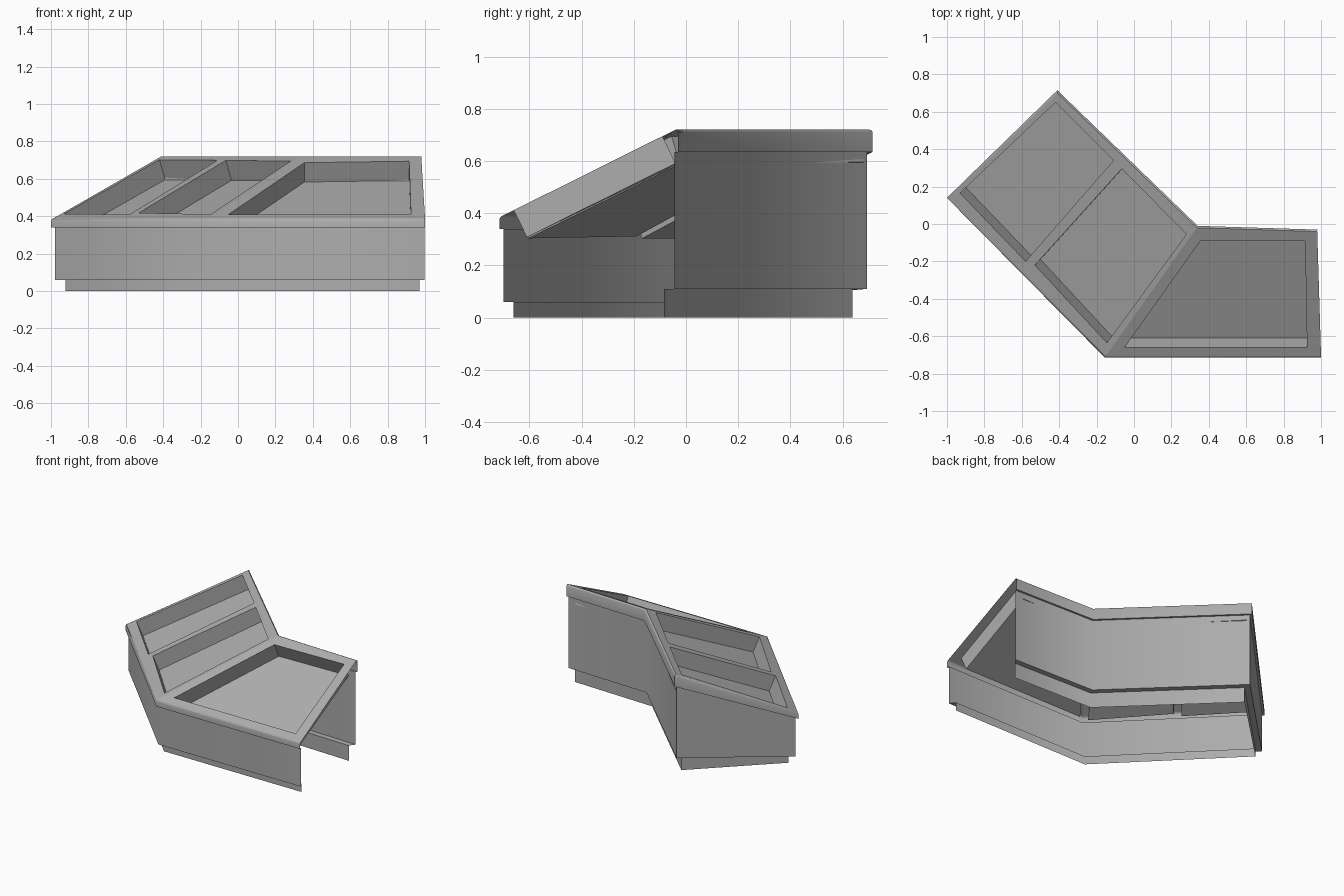
import bpy, bmesh
from mathutils import Vector

if "Cube" in bpy.data.objects:
    bpy.data.objects.remove(bpy.data.objects["Cube"], do_unlink=True)

# Single flat colour
grey = bpy.data.materials.new("mid grey")
grey.use_nodes = True
grey.diffuse_color = (0.42, 0.42, 0.42, 1)
grey.node_tree.nodes["Principled BSDF"].inputs["Base Color"].default_value = grey.diffuse_color

# Plan outline, open at the right-hand end: front end, front bend, wing, back bend, back end
OUTLINE = [Vector(p) for p in ((1, -0.715), (-0.155, -0.715), (-1, 0.14),
                               (-0.41, 0.715), (0.34, -0.01), (0.98, -0.03))]
FRONT_COUNT = 3
FRONT_Z, BACK_Z = 0.385, 0.72
BIN_DEPTH = 0.115


def add_object(name, bm, smooth=False):
    bmesh.ops.remove_doubles(bm, verts=bm.verts, dist=0.0005)
    mesh = bpy.data.meshes.new(name)
    bm.to_mesh(mesh)
    bm.free()
    mesh.materials.append(grey)
    obj = bpy.data.objects.new(name, mesh)
    bpy.context.collection.objects.link(obj)
    if smooth:
        bpy.ops.object.select_all(action='DESELECT')
        obj.select_set(True)
        bpy.context.view_layer.objects.active = obj
        bpy.ops.object.shade_smooth_by_angle(angle=0.87)
    return obj


def inset_outline(dist, trim=0.0):
    """Mitred inward offset of the open outline; trim shortens its two ends."""
    dirs = [(b - a).normalized() for a, b in zip(OUTLINE, OUTLINE[1:])]
    normals = [Vector((d.y, -d.x)) for d in dirs]
    result = []
    for i, p in enumerate(OUTLINE):
        if i == 0:
            result.append(p + normals[0] * dist + dirs[0] * trim)
        elif i == len(dirs):
            result.append(p + normals[-1] * dist - dirs[-1] * trim)
        else:
            n0, n1 = normals[i - 1], normals[i]
            result.append(p + (n0 + n1) * dist / (1 + n0.dot(n1)))
    return result


def loft(name, levels):
    """Join outline rings given as (inset, end trim, front z, back z)."""
    bm = bmesh.new()
    rings = []
    for dist, trim, front_z, back_z in levels:
        rings.append([bm.verts.new((p.x, p.y, front_z if i < FRONT_COUNT else back_z))
                      for i, p in enumerate(inset_outline(dist, trim))])
    for upper, lower in zip(rings, rings[1:]):
        for i in range(len(upper) - 1):
            bm.faces.new((upper[i], upper[i + 1], lower[i + 1], lower[i]))
    return add_object(name, bm, smooth=True)


# Rolled rim, wall and recessed plinth
EDGE = 0.01
loft("rim", [(EDGE, 0, FRONT_Z + 0.004, BACK_Z),
             (0.003, 0, FRONT_Z - 0.001, BACK_Z - 0.003),
             (0, 0, FRONT_Z - EDGE, BACK_Z - EDGE),
             (0, 0, 0.34, 0.635), (0.015, 0.004, 0.34, 0.635)])
loft("wall", [(0.015, 0.004, 0.34, 0.635), (0.015, 0.004, 0.06, 0.11)])
loft("plinth", [(0.015, 0.004, 0.06, 0.11), (0.055, 0.03, 0.06, 0.11),
                (0.055, 0.03, 0, 0)])

# Sloping top panels, each framing a sunken bin
front_end, front_bend, front_tip, back_tip, back_bend, back_end = inset_outline(EDGE)
front_mid = front_tip.lerp(front_bend, 0.49)
back_mid = back_tip.lerp(back_bend, 0.465)

# Each entry: panel corners, then opening corners (front pair, back pair)
PANELS = {
    "upper_wing": ((front_tip, front_mid, back_mid, back_tip),
                   ((-0.93, 0.165), (-0.58, -0.20), (-0.11, 0.34), (-0.42, 0.65))),
    "lower_wing": ((front_mid, front_bend, back_bend, back_mid),
                   ((-0.53, -0.22), (-0.145, -0.635), (0.28, -0.055), (-0.065, 0.295))),
    "side": ((front_bend, front_end, back_end, back_bend),
             ((-0.05, -0.66), (0.925, -0.66), (0.915, -0.09), (0.355, -0.09))),
}


def line_distance(p, a, b):
    d = (b - a).normalized()
    return abs(d.x * (p.y - a.y) - d.y * (p.x - a.x))


def on_slope(p, corners):
    p = Vector(p)
    f = line_distance(p, corners[0], corners[1])
    b = line_distance(p, corners[3], corners[2])
    low = FRONT_Z + 0.004
    return Vector((p.x, p.y, low + (BACK_Z - low) * f / (f + b)))


top = bmesh.new()
for name, (corners, opening) in PANELS.items():
    outer = [on_slope(p, corners) for p in corners]
    inner = [on_slope(p, corners) for p in opening]
    normal = (outer[2] - outer[0]).cross(outer[3] - outer[1]).normalized()
    ov = [top.verts.new(p) for p in outer]
    iv = [top.verts.new(p) for p in inner]

    # Bin walls and floor drop square to the slope
    tray = bmesh.new()
    tv = [tray.verts.new(p) for p in inner]
    fv = [tray.verts.new(p - normal * BIN_DEPTH) for p in inner]
    tray.faces.new(fv)
    for i in range(4):
        j = (i + 1) % 4
        top.faces.new((ov[i], ov[j], iv[j], iv[i]))
        tray.faces.new((tv[j], tv[i], fv[i], fv[j]))
    add_object(name + "_bin", tray)
add_object("top_frame", top)
